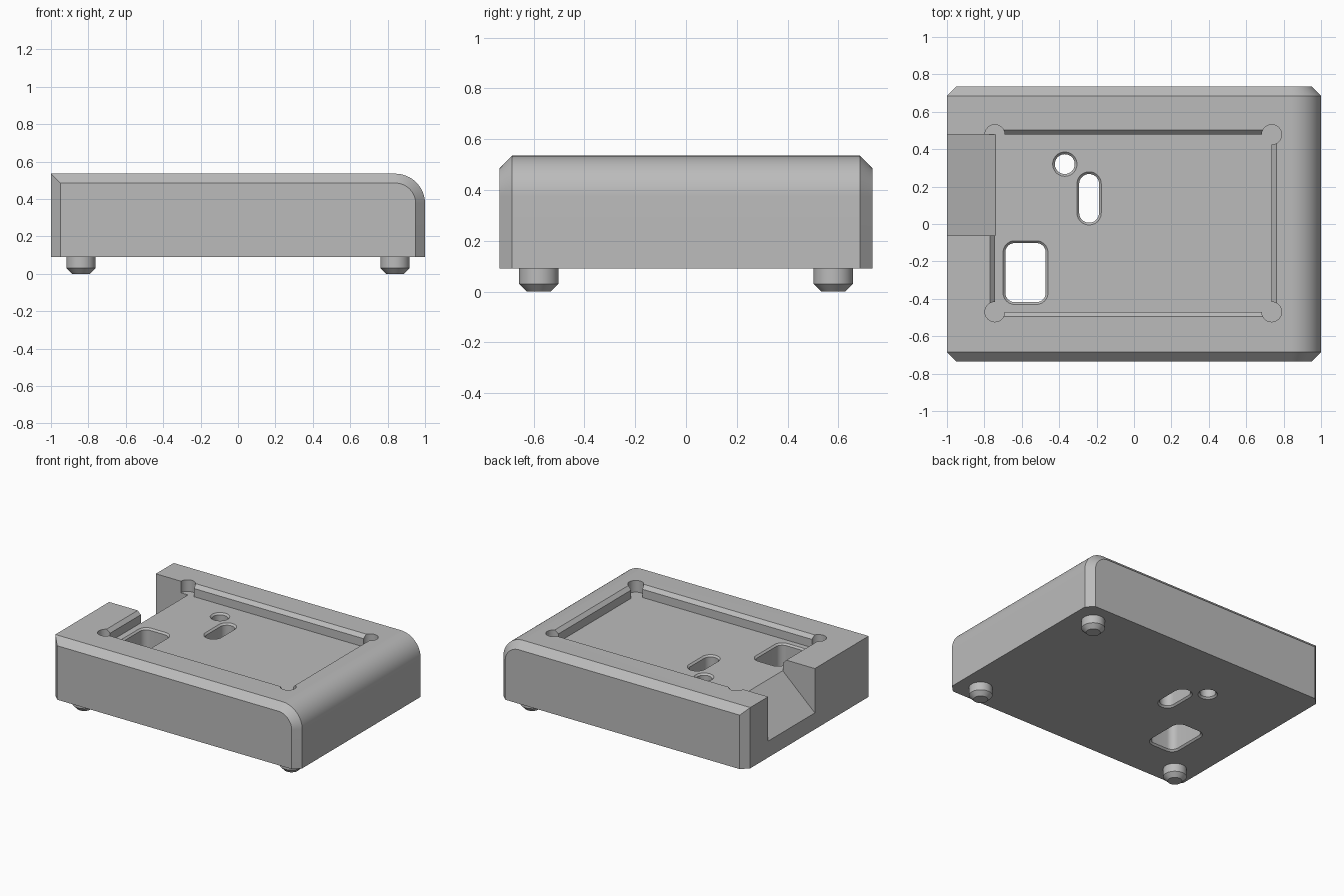
import bpy, bmesh
from math import cos, sin, pi, radians

cube = bpy.data.objects.get("Cube")
if cube:
    bpy.data.objects.remove(cube, do_unlink=True)

grey = bpy.data.materials.new("plain grey")
grey.use_nodes = True
grey.diffuse_color = (0.5, 0.5, 0.5, 1)
grey.node_tree.nodes["Principled BSDF"].inputs["Base Color"].default_value = grey.diffuse_color

BASE, TOP, FLOOR = 0.09, 0.535, 0.45
BEVEL = 0.05


def loft(name, rings):
    """Skin a closed solid through rings that have equal point counts."""
    bm = bmesh.new()
    loops = [[bm.verts.new(p) for p in ring] for ring in rings]
    n = len(loops[0])
    for a, b in zip(loops, loops[1:]):
        for i in range(n):
            j = (i + 1) % n
            bm.faces.new((a[i], a[j], b[j], b[i]))
    bm.faces.new(loops[0][::-1])
    bm.faces.new(loops[-1])
    bmesh.ops.recalc_face_normals(bm, faces=bm.faces)
    mesh = bpy.data.meshes.new(name)
    bm.to_mesh(mesh)
    bm.free()
    mesh.materials.append(grey)
    obj = bpy.data.objects.new(name, mesh)
    bpy.context.collection.objects.link(obj)
    return obj


def rounded(cx, cy, hx, hy, r, z, steps=10):
    """Ring for a rectangle with rounded corners, at height z."""
    ring = []
    for k, (sx, sy) in enumerate(((1, 1), (-1, 1), (-1, -1), (1, -1))):
        for s in range(steps + 1):
            a = (k + s / steps) * pi / 2
            ring.append((cx + sx * (hx - r) + r * cos(a),
                         cy + sy * (hy - r) + r * sin(a), z))
    return ring


def circle(cx, cy, r, z, n=40):
    return [(cx + r * cos(2 * pi * i / n), cy + r * sin(2 * pi * i / n), z) for i in range(n)]


def rectangle(cx, cy, hx, hy, z):
    return [(cx + sx * hx, cy + sy * hy, z) for sx, sy in ((1, 1), (-1, 1), (-1, -1), (1, -1))]


def side_profile(y, inset):
    """Body outline seen from the front, with one large rounded top edge."""
    r = 0.16
    pts = [(-1 + inset, BASE), (1 - inset, BASE)]
    for s in range(17):
        a = s / 16 * pi / 2
        pts.append((1 - r + (r - inset) * cos(a), TOP - r + (r - inset) * sin(a)))
    pts.append((-1 + inset, TOP - inset))
    return [(x, y, z) for x, z in pts]


# Body with bevelled front and back
D = 0.735
body = loft("body", [side_profile(-D, BEVEL), side_profile(BEVEL - D, 0),
                     side_profile(D - BEVEL, 0), side_profile(D, BEVEL)])

cutters = []

# Recessed tray with a bevelled rim
cx, cy, hx, hy = -0.004, 0.004, 0.74, 0.474
cutters.append(loft("tray_cutter", [
    rectangle(cx, cy, hx + g, hy + g, z)
    for g, z in ((0, FLOOR), (0, TOP - 0.025), (0.05, TOP + 0.025))]))

# Round corner reliefs
for sx in (-1, 1):
    for sy in (-1, 1):
        x, y = cx + sx * hx, cy + sy * hy
        cutters.append(loft("corner_cutter", [circle(x, y, 0.053, FLOOR), circle(x, y, 0.053, 0.6)]))

# Sloping cable channel through the right wall
ramp = [(-1.1, 0.118), (-0.74, FLOOR), (-0.7, FLOOR), (-0.7, 0.6), (-1.1, 0.6)]
cutters.append(loft("channel_cutter", [[(x, y, z) for x, z in ramp] for y in (-0.062, cy + hy)]))

# Through holes, bevelled at both ends: centre, half sizes, corner radius
for x, y, w, h, r in ((-0.58, -0.26, 0.108, 0.158, 0.05),
                      (-0.24, 0.137, 0.053, 0.13, 0.0525),
                      (-0.37, 0.32, 0.053, 0.053, 0.0525)):
    cutters.append(loft("hole_cutter", [
        rounded(x, y, w + g, h + g, r + g, z)
        for g, z in ((0.024, BASE - 0.012), (0, BASE + 0.012),
                     (0, FLOOR - 0.012), (0.024, FLOOR + 0.012))]))

bpy.context.view_layer.objects.active = body
for cutter in cutters:
    cutter.hide_render = True
    mod = body.modifiers.new("cut", "BOOLEAN")
    mod.operation = "DIFFERENCE"
    mod.solver = "EXACT"
    mod.object = cutter
    bpy.ops.object.modifier_apply(modifier=mod.name)
for cutter in cutters:
    bpy.data.objects.remove(cutter, do_unlink=True)

# Three feet with tapered tips
parts = [body]
for name, x, y in (("front_left_foot", 0.84, -0.58), ("back_left_foot", 0.84, 0.58),
                   ("front_right_foot", -0.84, -0.58)):
    parts.append(loft(name, [circle(x, y, r, z) for r, z in
                             ((0.048, 0), (0.078, 0.03), (0.078, BASE + 0.01))]))

bpy.ops.object.select_all(action="DESELECT")
for part in parts:
    part.select_set(True)
bpy.ops.object.shade_smooth_by_angle(angle=radians(25))
